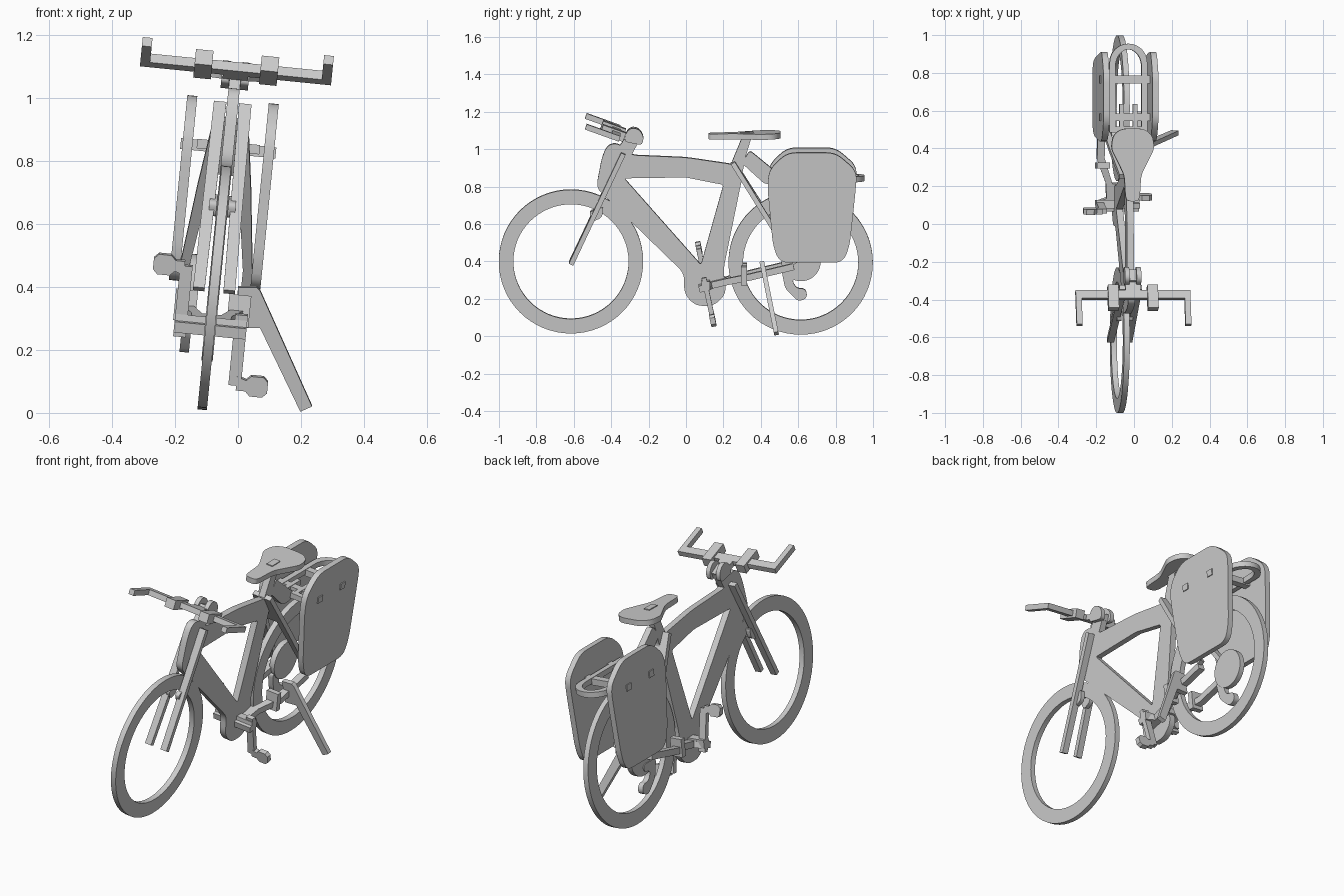
import bpy, bmesh
from math import sin, cos, pi, radians
from mathutils import Matrix, Vector

cube = bpy.data.objects.get("Cube")
if cube:
    bpy.data.objects.remove(cube)

grey = bpy.data.materials.new("plain grey")
grey.use_nodes = True
GREY = (0.6, 0.6, 0.6, 1)
grey.diffuse_color = GREY
grey.node_tree.nodes["Principled BSDF"].inputs["Base Color"].default_value = GREY

# The whole bicycle leans sideways on its kickstand
LEAN = Matrix.Translation((-0.115, 0, 0)) @ Matrix.Rotation(radians(5.7), 4, 'Y')
parts = []


def ring(cx, cy, r, n=64):
    return [(cx + r * cos(2 * pi * i / n), cy + r * sin(2 * pi * i / n)) for i in range(n)]


def soft(pts, r, n=5):
    """Round every corner of an outline."""
    out = []
    for i, p in enumerate(pts):
        c, a, b = Vector(p), Vector(pts[i - 1]), Vector(pts[(i + 1) % len(pts)])
        s = c + (a - c).normalized() * min(r, (a - c).length * 0.49)
        e = c + (b - c).normalized() * min(r, (b - c).length * 0.49)
        for k in range(n + 1):
            t = k / n
            out.append(tuple(s * (1 - t) ** 2 + c * 2 * t * (1 - t) + e * t * t))
    return out


def rect(a0, a1, b0, b1):
    return [(a0, b0), (a1, b0), (a1, b1), (a0, b1)]


def both(half):
    """Close a half outline by mirroring it across the centre line."""
    return half + [(-a, b) for a, b in reversed(half)]


def flip(pts, s):
    return [(a * s, b) for a, b in pts]


def plate(name, loops, thick, origin, a_axis, b_axis, lean=LEAN):
    """Cut a flat plate from an outline, further loops being holes."""
    cu = bpy.data.curves.new(name, 'CURVE')
    cu.dimensions, cu.fill_mode, cu.extrude = '2D', 'BOTH', thick / 2
    for loop in loops:
        sp = cu.splines.new('POLY')
        sp.points.add(len(loop) - 1)
        for pt, co in zip(sp.points, loop):
            pt.co = (co[0], co[1], 0, 1)
        sp.use_cyclic_u = True
    tmp = bpy.data.objects.new(name + "_outline", cu)
    bpy.context.collection.objects.link(tmp)
    dg = bpy.context.evaluated_depsgraph_get()
    me = bpy.data.meshes.new_from_object(tmp.evaluated_get(dg))
    bpy.data.objects.remove(tmp)
    A, B = Vector(a_axis).normalized(), Vector(b_axis).normalized()
    basis = Matrix((A, B, A.cross(B))).transposed().to_4x4()
    me.transform(lean @ Matrix.Translation(origin) @ basis)
    bm = bmesh.new()
    bm.from_mesh(me)
    bmesh.ops.remove_doubles(bm, verts=bm.verts, dist=0.0002)
    bmesh.ops.recalc_face_normals(bm, faces=bm.faces)
    bm.to_mesh(me)
    bm.free()
    me.materials.clear()
    me.materials.append(grey)
    ob = bpy.data.objects.new(name, me)
    bpy.context.collection.objects.link(ob)
    parts.append(ob)


def side(name, loops, x, thick):
    """Upright plate facing sideways, drawn in y and z."""
    plate(name, loops, thick, (x, 0, 0), (0, 1, 0), (0, 0, 1))


def cross(name, loops, thick, start, end, lean=LEAN):
    """Plate spanning the width, drawn in x and distance from start to end."""
    s, e = Vector((0, *start)), Vector((0, *end))
    plate(name, loops, thick, s, (1, 0, 0), e - s, lean)


# Wheels
for name, y, z in (("front_wheel", -0.615, 0.402), ("rear_wheel", 0.613, 0.396)):
    side(name, [ring(y, z, 0.386), ring(y, z, 0.308)], 0, 0.03)

# Frame with its open triangle
frame = [(-0.48, 0.8), (-0.43, 0.75), (-0.01, 0.34), (-0.01, 0.23), (0.05, 0.165),
         (0.15, 0.165), (0.215, 0.23), (0.2, 0.36), (0.31, 0.9), (0.25, 0.925),
         (0, 0.962), (-0.3, 0.975), (-0.36, 1.04), (-0.42, 1.03), (-0.45, 0.96)]
opening = [(-0.33, 0.85), (0, 0.855), (0.2, 0.815), (0.08, 0.385)]
side("frame", [soft(frame, 0.04), soft(opening, 0.015)], 0, 0.036)
side("seat_post", [[(0.23, 0.9), (0.3, 1.07), (0.35, 1.07), (0.32, 0.97), (0.3, 0.87)]], 0, 0.036)
side("rack_arm", [soft([(0.3, 0.93), (0.34, 1.0), (0.51, 0.86), (0.49, 0.82), (0.42, 0.82)], 0.02)],
     0, 0.036)

# Steering: steerer, stem cheeks, fork legs and front brake
side("steerer", [[(-0.38, 0.99), (-0.3, 1.1), (-0.24, 1.07), (-0.31, 0.94)]], 0, 0.036)
stem = [(-0.33, 1.05), (-0.32, 1.1), (-0.29, 1.125), (-0.25, 1.115), (-0.225, 1.075), (-0.235, 1.03)]
fork = [(0.02, 0), (0.06, 0), (0.067, 0.657), (0.03, 0.657)]
brake = [(-0.52, 0.67), (-0.5, 0.62), (-0.45, 0.64), (-0.44, 0.7)]
for s, word in ((1, "left"), (-1, "right")):
    side(word + "_stem_cheek", [soft(stem, 0.02)], s * 0.031, 0.025)
    cross(word + "_fork_leg", [flip(fork, s)], 0.026, (-0.335, 0.985), (-0.615, 0.39))
    side(word + "_brake", [soft(brake, 0.02)], s * 0.03, 0.024)

# Handlebar with grips and lever clamps
bar_line = (-0.23, 1.045), (-0.535, 1.155)
bar = both([(0.04, 0.02), (0.04, 0.133), (0.305, 0.133), (0.305, 0.325), (0.274, 0.325), (0.274, 0.178)])
cross("handlebar", [bar], 0.03, *bar_line)
for s, word in ((1, "left"), (-1, "right")):
    cross(word + "_lever_clamp", [flip(rect(0.077, 0.133, 0.105, 0.235), s)], 0.05, *bar_line)

# Saddle with the post's tab showing on top
saddle = both([(0.025, 0), (0.038, 0.02), (0.045, 0.14), (0.095, 0.24), (0.115, 0.28),
               (0.105, 0.35), (0.06, 0.385)])
cross("saddle", [soft(saddle, 0.03)], 0.03, (0.12, 1.075), (0.505, 1.083))
cross("saddle_tab", [rect(-0.018, 0.018, 0.17, 0.24)], 0.04, (0.12, 1.075), (0.505, 1.083))

# Seat stays and chain stays
seat_stay = both([(0.055, 0), (0.085, 0.25), (0.115, 0.55), (0.115, 0.63), (0.085, 0.63),
                  (0.085, 0.55), (0.04, 0.2)])
cross("seat_stays", [seat_stay], 0.026, (0.25, 0.935), (0.585, 0.4))
chain_stay = both([(0.115, -0.01), (0.115, 0.04), (0.06, 0.06), (0.065, 0.14), (0.115, 0.27),
                   (0.115, 0.51), (0.075, 0.51), (0.075, 0.28), (0.03, 0.14)])
cross("chain_stays", [chain_stay], 0.035, (0.08, 0.265), (0.58, 0.385))
side("crank_axle", [rect(0.083, 0.128, 0.26, 0.305)], 0, 0.23)

# Cranks and pedals, plus braces on the stays
arm = rect(0.075, 0.115, -0.045, 0.185)
pedal = [(0.1, 0.155), (0.13, 0.165), (0.145, 0.15), (0.185, 0.15), (0.2, 0.165),
         (0.2, 0.2), (0.185, 0.215), (0.145, 0.215), (0.13, 0.2), (0.1, 0.2)]
for s, word, tip in ((1, "left", (0.15, 0.07)), (-1, "right", (0.062, 0.49))):
    cross(word + "_crank", [flip(arm, s)], 0.026, (0.105, 0.28), tip)
    cross(word + "_pedal", [flip(pedal, s)], 0.028, (0.105, 0.28), tip)
    side(word + "_stay_brace", [rect(0.295, 0.325, 0.285, 0.385)], s * 0.085, 0.07)

# Rear gears and derailleur on the right
side("rear_gears", [ring(0.615, 0.395, 0.105, 40)], -0.07, 0.03)
cage = [(0.51, 0.35), (0.53, 0.25), (0.6, 0.18), (0.65, 0.2), (0.64, 0.25), (0.59, 0.25),
        (0.565, 0.3), (0.62, 0.31), (0.62, 0.35)]
side("derailleur", [soft(cage, 0.025)], -0.075, 0.03)

# Luggage rack: rounded hoop, cross bars and slats
hoop = [(0.1, 0), (0.1, 0.37)] + [(0.1 * cos(t * pi / 12), 0.37 + 0.1 * sin(t * pi / 12))
                                  for t in range(1, 12)] + [(-0.1, 0.37), (-0.1, 0)]
inner = [(a * 0.7, 0.03 + (b - 0.03) * 0.93 if b else 0.03) for a, b in hoop]
rack_line = (0.485, 0.85), (0.96, 0.85)
cross("rack_hoop", [hoop, inner], 0.03, *rack_line)
for i, y in enumerate((0.565, 0.765)):
    cross(f"rack_bar_{i + 1}", [rect(-0.152, 0.152, -0.02, 0.02)], 0.035, (y, 0.845), (1, 0.845))
for i, x in enumerate((-0.035, 0.035)):
    cross(f"rack_slat_{i + 1}", [rect(x - 0.012, x + 0.012, 0.01, 0.15)], 0.03, *rack_line)

# Panniers
bag = [(0.54, 1.0), (0.8, 1.0), (0.915, 0.9), (0.905, 0.78), (0.875, 0.5), (0.84, 0.41),
       (0.5, 0.41), (0.465, 0.5), (0.435, 0.82), (0.445, 0.91)]
for s, word in ((1, "left"), (-1, "right")):
    side(word + "_pannier", [soft(bag, 0.05)], s * 0.13, 0.032)

# Kickstand, which stands clear of the lean
stand = [(0, 0), (0.06, 0), (0.07, 0.01), (0.235, 0.385), (0.198, 0.402), (0.07, 0.13), (0, 0.13)]
cross("kickstand", [stand], 0.025, (0.405, 0.4), (0.485, 0.005), Matrix())

# Soft shading across the curved rims
bpy.ops.object.select_all(action='DESELECT')
for ob in parts:
    ob.select_set(True)
bpy.context.view_layer.objects.active = parts[0]
bpy.ops.object.shade_smooth_by_angle(angle=radians(25))
